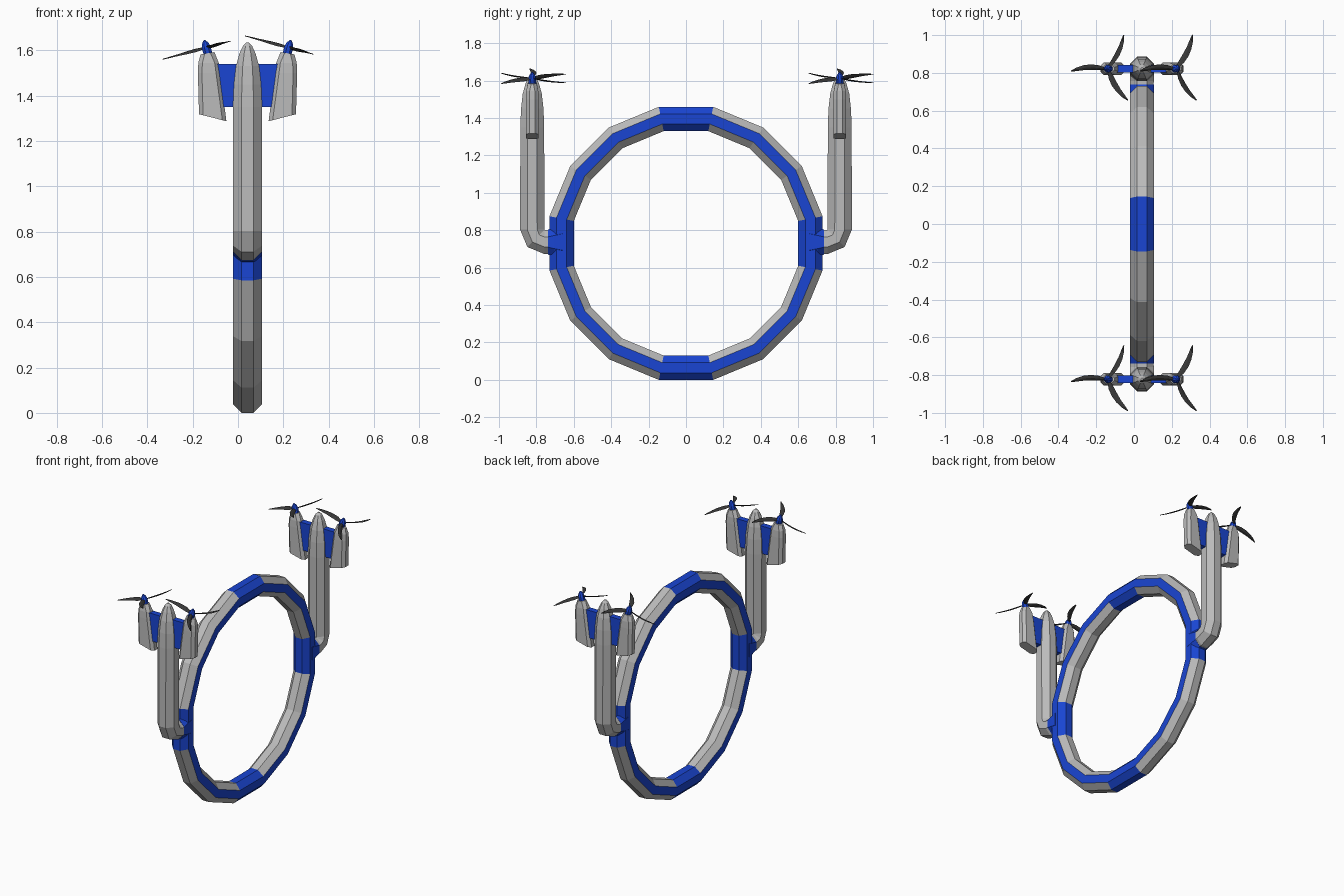
import bpy, bmesh
from math import sin, cos, tan, pi, radians
from mathutils import Vector, Matrix

if "Cube" in bpy.data.objects:
    bpy.data.objects.remove(bpy.data.objects["Cube"])

CX = 0.042            # centre plane of the ring and arms
ARM_Y = 0.822         # distance of the uprights from the centre
RING_Z = 0.73


def material(name, rgb):
    m = bpy.data.materials.new(name)
    m.diffuse_color = (*rgb, 1)
    m.use_nodes = True
    m.node_tree.nodes["Principled BSDF"].inputs["Base Color"].default_value = m.diffuse_color
    return m


GREY = material("grey", (0.5, 0.5, 0.5))
BLUE = material("blue", (0.01, 0.06, 0.65))
DARK = material("dark", (0.04, 0.04, 0.04))


def loft(name, rings, mats, closed=False, pick=None):
    """Skin a list of equal-sized rings; pick(segment, side) gives the material slot."""
    bm = bmesh.new()
    loops = [[bm.verts.new(p) for p in r] for r in rings]
    n = len(loops[0])
    for s in range(len(loops) - (0 if closed else 1)):
        a, b = loops[s], loops[(s + 1) % len(loops)]
        for i in range(n):
            f = bm.faces.new((a[i], a[(i + 1) % n], b[(i + 1) % n], b[i]))
            f.material_index = pick(s, i) if pick else 0
    if not closed:
        bm.faces.new(loops[0])
        bm.faces.new(loops[-1])
    bmesh.ops.recalc_face_normals(bm, faces=bm.faces)
    me = bpy.data.meshes.new(name)
    bm.to_mesh(me)
    bm.free()
    for m in mats:
        me.materials.append(m)
    ob = bpy.data.objects.new(name, me)
    bpy.context.collection.objects.link(ob)
    return ob


def octagon(centre, u, v, ru, rv):
    """Octagon with flats towards u and v, at distances ru and rv."""
    k = 1 / cos(pi / 8)
    angles = [pi / 8 + i * pi / 4 for i in range(8)]
    return [Vector(centre) + Vector(u) * ru * k * cos(a) + Vector(v) * rv * k * sin(a)
            for a in angles]


X, Y, Z = Vector((1, 0, 0)), Vector((0, 1, 0)), Vector((0, 0, 1))

# Main ring: 16 straight segments, four of them blue, with blue stripes on both flat sides
rings = []
for i in range(16):
    a = (i - 0.5) * pi / 8
    out = Vector((0, sin(a), cos(a)))
    k = 1 / cos(pi / 16)
    rings.append(octagon(Vector((CX, 0, RING_Z)) + out * 0.665 * k, X, out, 0.063, 0.065 * k))
loft("main_ring", rings, [GREY, BLUE], True,
     lambda s, i: 1 if s % 4 == 0 or i in (3, 7) else 0)


def arm(side, tag):
    # Blue collar on the ring
    loft("collar_" + tag, [octagon((CX, side * y, 0.737), X, Z, rx, rz) for y, rx, rz in
         ((0.66, 0.064, 0.105), (0.705, 0.064, 0.085), (0.738, 0.063, 0.066))], [BLUE])

    # Elbow, upright and rounded nose in one loft
    h, bend = 0.0645, 0.066
    y0, z0 = ARM_Y - bend, 0.737
    sec = [octagon((CX, side * 0.72, z0), X, Z, 0.061, h)]
    for t in (0, pi / 4, pi / 2):
        v = Vector((0, -side * sin(t), cos(t)))
        sec.append(octagon((CX, side * (y0 + bend * sin(t)), z0 + bend * (1 - cos(t))),
                           X, v, 0.063, h))
    for z, r in ((1.35, 0.064), (1.45, 0.060), (1.53, 0.051), (1.585, 0.036),
                 (1.62, 0.020), (1.635, 0.006)):
        sec.append(octagon((CX, side * ARM_Y, z), X, Y * -side, r, r))
    loft("upright_" + tag, sec, [GREY])

    # Blue wing plate through the nose
    wing = [[(CX + sx * w, side * ARM_Y + sy * 0.02, z)
             for sx, sy in ((-1, -1), (1, -1), (1, 1), (-1, 1))]
            for z, w in ((1.35, 0.14), (1.54, 0.15))]
    loft("wing_" + tag, wing, [BLUE])


def motor_pod(side, d, tag):
    # Pod: z inner, z outer, x inner, x outer (from the arm axis), half depth
    sec = []
    for zi, zo, xi, xo, hy in ((1.287, 1.318, 0.093, 0.214, 0.034),
                               (1.50, 1.50, 0.121, 0.219, 0.034),
                               (1.545, 1.545, 0.127, 0.217, 0.032),
                               (1.592, 1.582, 0.146, 0.207, 0.024)):
        c = 0.018
        pts = [(xi, -hy + c), (xi + c, -hy), (xo - c, -hy), (xo, -hy + c),
               (xo, hy - c), (xo - c, hy), (xi + c, hy), (xi, hy - c)]
        sec.append([(CX + d * x, side * ARM_Y + y, zi + (zo - zi) * (x - xi) / (xo - xi))
                    for x, y in pts])
    loft("motor_pod_" + tag, sec, [GREY])

    # Spinner and propeller share a frame leaning outward
    frame = (Matrix.Translation((CX + d * 0.182, side * ARM_Y, 1.612))
             @ Matrix.Rotation(d * radians(15), 4, 'Y'))
    hub = loft("spinner_" + tag, [octagon((0, 0, z), X, Y, r, r) for z, r in
               ((-0.032, 0.019), (0.0, 0.020), (0.018, 0.015), (0.034, 0.004))], [BLUE])
    hub.matrix_world = frame
    for b in range(3):
        sec = []
        for r, off, chord, pitch in ((0.010, 0, 0.016, 35), (0.05, -0.007, 0.030, 30),
                                     (0.09, -0.010, 0.032, 23), (0.13, -0.008, 0.027, 17),
                                     (0.17, 0.000, 0.019, 12), (0.2, 0.009, 0.006, 8)):
            c = Vector((0, cos(radians(pitch)), -sin(radians(pitch))))
            n = c.cross(X)
            mid = Vector((r, off, 0))
            t = 0.10 * chord + 0.001
            sec.append([mid - c * chord / 2, mid - n * t, mid + c * chord / 2, mid + n * t])
        blade = loft("propeller_blade_%s_%d" % (tag, b + 1), sec, [DARK])
        blade.matrix_world = frame @ Matrix.Rotation(radians(61 + 120 * b), 4, 'Z')


for side, name in ((-1, "front"), (1, "back")):
    arm(side, name)
    for d, lr in ((-1, "left"), (1, "right")):
        motor_pod(side, d, name + "_" + lr)
